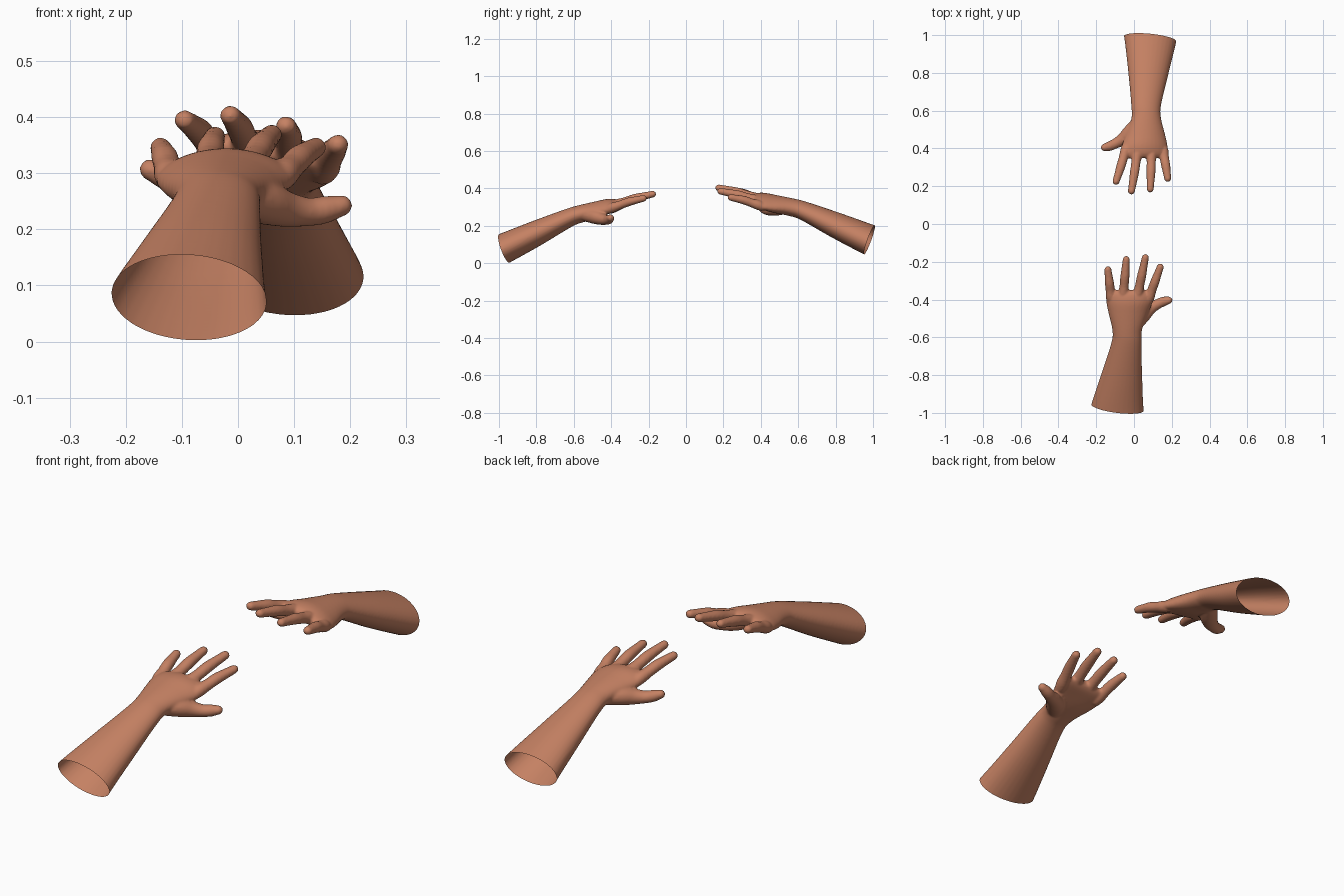
import bpy, bmesh, math
from mathutils import Vector, Matrix

if "Cube" in bpy.data.objects:
    bpy.data.objects.remove(bpy.data.objects["Cube"])

skin = bpy.data.materials.new("warm_brown_skin")
skin.diffuse_color = (0.56, 0.22, 0.125, 1)
skin.use_nodes = True
skin.node_tree.nodes["Principled BSDF"].inputs["Base Color"].default_value = skin.diffuse_color


def loft(bm, rings):
    """Join closed rings of points into one capped tube."""
    loops = [[bm.verts.new(p) for p in r] for r in rings]
    n = len(loops[0])
    for a, b in zip(loops, loops[1:]):
        for i in range(n):
            bm.faces.new((a[i], a[(i + 1) % n], b[(i + 1) % n], b[i]))
    bm.faces.new(loops[0][::-1])
    bm.faces.new(loops[-1])


def spline(rows, steps):
    """Catmull-Rom resampling of rows of numbers."""
    out = []
    for i in range(len(rows) - 1):
        p = [Vector(rows[min(max(k, 0), len(rows) - 1)]) for k in range(i - 1, i + 3)]
        for s in range(steps):
            t = s / steps
            out.append(0.5 * (2 * p[1] + (p[2] - p[0]) * t
                              + (2 * p[0] - 5 * p[1] + 4 * p[2] - p[3]) * t * t
                              + (3 * p[1] - p[0] - 3 * p[2] + p[3]) * t ** 3))
    return out + [Vector(rows[-1])]


def section(x, y, z, hw, hh, pitch, arch):
    """Oval cross-section, tilted by pitch and drooping at both sides by arch."""
    pts = []
    for i in range(32):
        a = math.tau * i / 32
        u, v = hw * math.cos(a), hh * math.sin(a)
        v -= arch * (u * u - 0.3 * hw * hw)
        pts.append((x + u, y - v * math.sin(pitch), z + v * math.cos(pitch)))
    return pts


def finger(bm, path):
    """Round tube along x, y, z, radius rows, with a dome at the tip."""
    rows = spline(path, 5)
    d = (rows[-1] - rows[-2]).xyz.normalized()
    end, r = rows[-1].xyz, rows[-1][3]
    for a in (0.3, 0.6, 0.9, 1.2, 1.45):
        rows.append(Vector((*(end + d * r * math.sin(a)), r * math.cos(a))))
    rings = []
    for i, row in enumerate(rows):
        t = (rows[min(i + 1, len(rows) - 1)] - rows[max(i - 1, 0)]).xyz.normalized()
        side = t.cross(Vector((0, 0, 1))).normalized()
        up = side.cross(t)
        rings.append([row.xyz + row[3] * (math.cos(a) * side + 0.95 * math.sin(a) * up)
                      for a in (math.tau * k / 16 for k in range(16))])
    loft(bm, rings)


# forearm and palm: x, y, z, half width, half height, pitch, arch
ARM = [(-.092, -1.06, .038, .153, .088, .42, 0),
       (-.090, -.97, .080, .140, .081, .42, 0),
       (-.066, -.80, .160, .109, .068, .42, 0),
       (-.040, -.63, .241, .080, .050, .40, 0),
       (-.036, -.56, .264, .079, .047, .30, .3),
       (-.030, -.47, .284, .106, .045, .20, 1.0),
       (-.023, -.41, .300, .124, .039, .20, 1.2),
       (-.021, -.37, .309, .118, .029, .20, 1.2),
       (-.021, -.35, .313, .098, .015, .20, 1.2)]

# knuckle and tip centre of each finger
FINGERS = [((-.122, -.385, .297), (-.138, -.242, .346)),
           ((-.056, -.375, .314), (-.041, -.188, .366)),
           ((.020, -.375, .314), (.060, -.178, .369)),
           ((.080, -.390, .298), (.139, -.228, .346))]
THUMB = [(.000, -.540, .258, .036), (.045, -.485, .248, .041), (.085, -.447, .236, .034),
         (.125, -.424, .231, .027), (.155, -.411, .235, .026), (.184, -.404, .242, .020)]


def make_arm(name, matrix):
    bm = bmesh.new()
    loft(bm, [section(*r) for r in spline(ARM, 6)])
    for base, tip in FINGERS:
        a, b = Vector(base), Vector(tip)
        path = [(*(a + (b - a) * t + Vector((0, 0, lift))), r) for t, lift, r in
                ((-.2, -.004, .024), (0, 0, .028), (.25, .002, .0245),
                 (.5, .005, .0245), (.75, .003, .0215), (1, 0, .019))]
        finger(bm, path)
    finger(bm, THUMB)
    bmesh.ops.recalc_face_normals(bm, faces=bm.faces)
    me = bpy.data.meshes.new(name)
    bm.to_mesh(me)
    bm.free()
    ob = bpy.data.objects.new(name, me)
    bpy.context.collection.objects.link(ob)

    # fuse the parts into one skin and soften the joins
    rm = ob.modifiers.new("fuse", 'REMESH')
    rm.mode = 'VOXEL'
    rm.voxel_size = 0.0055
    sm = ob.modifiers.new("soften", 'SMOOTH')
    sm.factor, sm.iterations = 0.5, 6
    fused = bpy.data.meshes.new_from_object(
        ob.evaluated_get(bpy.context.evaluated_depsgraph_get()))
    ob.modifiers.clear()

    # open, slanted sleeve end of the forearm
    bm = bmesh.new()
    bm.from_mesh(fused)
    bmesh.ops.bisect_plane(bm, geom=bm.verts[:] + bm.edges[:] + bm.faces[:],
                           plane_co=(-.09, -.972, .08), plane_no=(.14, 1, .375),
                           clear_inner=True)
    bm.transform(matrix)
    for f in bm.faces:
        f.smooth = True
        f.material_index = 0
    bm.to_mesh(fused)
    bm.free()
    fused.materials.clear()
    fused.materials.append(skin)
    ob.data = fused
    fused.name = name
    return ob


make_arm("front_arm", Matrix.Identity(4))
# the facing arm is turned round, rolled and raised slightly
make_arm("back_arm", Matrix.Translation((-.013, .012, .022)) @ Matrix.Rotation(.04, 4, 'X')
         @ Matrix.Rotation(.16, 4, 'Y') @ Matrix.Rotation(math.pi, 4, 'Z'))
